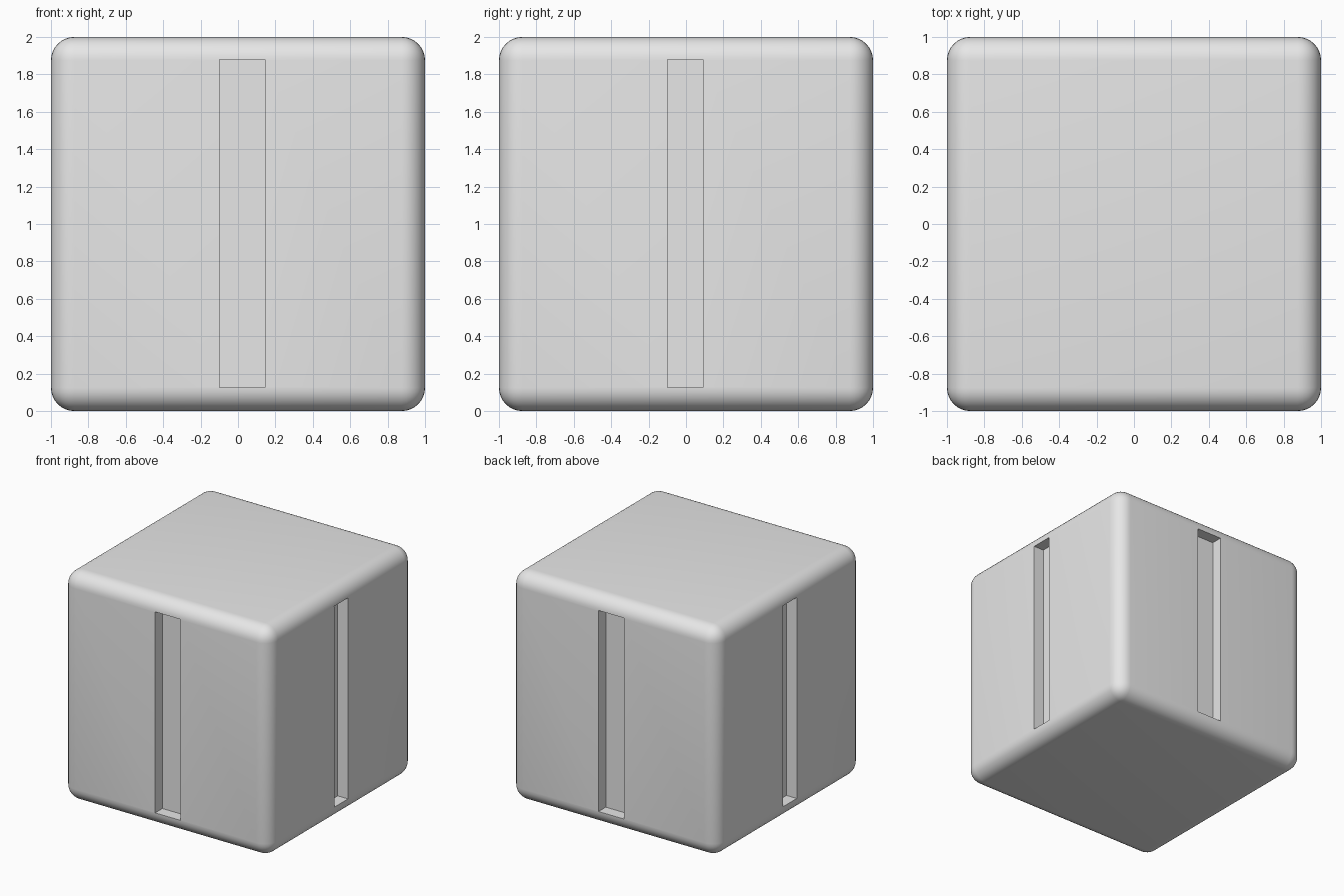
import bpy

if "Cube" in bpy.data.objects:
    bpy.data.objects.remove(bpy.data.objects["Cube"])

grey = bpy.data.materials.new("light grey")
grey.diffuse_color = (0.8, 0.8, 0.8, 1)
grey.use_nodes = True
grey.node_tree.nodes["Principled BSDF"].inputs["Base Color"].default_value = grey.diffuse_color


def box(name, lo, hi):
    bpy.ops.mesh.primitive_cube_add(size=1, location=[(a + b) / 2 for a, b in zip(lo, hi)])
    ob = bpy.context.object
    ob.name = name
    ob.scale = [b - a for a, b in zip(lo, hi)]
    bpy.ops.object.transform_apply(location=True, rotation=False, scale=True)
    ob.data.materials.append(grey)
    return ob


# Rounded cube body
body = box("rounded_block", (-1, -1, 0), (1, 1, 2))
bevel = body.modifiers.new("round_edges", 'BEVEL')
bevel.width = 0.125
bevel.segments = 8

# Shallow vertical slots in the four sides
DEPTH, Z0, Z1 = 0.1, 0.125, 1.88
inner = 1 - DEPTH
slots = {
    "front": ((-0.10, -1.2, Z0), (0.145, -inner, Z1)),
    "back": ((-0.10, inner, Z0), (0.145, 1.2, Z1)),
    "right": ((inner, -0.10, Z0), (1.2, 0.09, Z1)),
    "left": ((-1.2, -0.10, Z0), (-inner, 0.09, Z1)),
}
cutters = []
for side, (lo, hi) in slots.items():
    cutter = box(side + "_slot_cutter", lo, hi)
    cutter.hide_render = True
    cutters.append(cutter)
    cut = body.modifiers.new(side + "_slot", 'BOOLEAN')
    cut.operation = 'DIFFERENCE'
    cut.solver = 'EXACT'
    cut.object = cutter

# Apply the cuts, then smooth the rounded edges
bpy.ops.object.select_all(action='DESELECT')
body.select_set(True)
bpy.context.view_layer.objects.active = body
for m in list(body.modifiers):
    bpy.ops.object.modifier_apply(modifier=m.name)
for cutter in cutters:
    bpy.data.objects.remove(cutter)
bpy.ops.object.shade_smooth_by_angle(angle=0.6)
